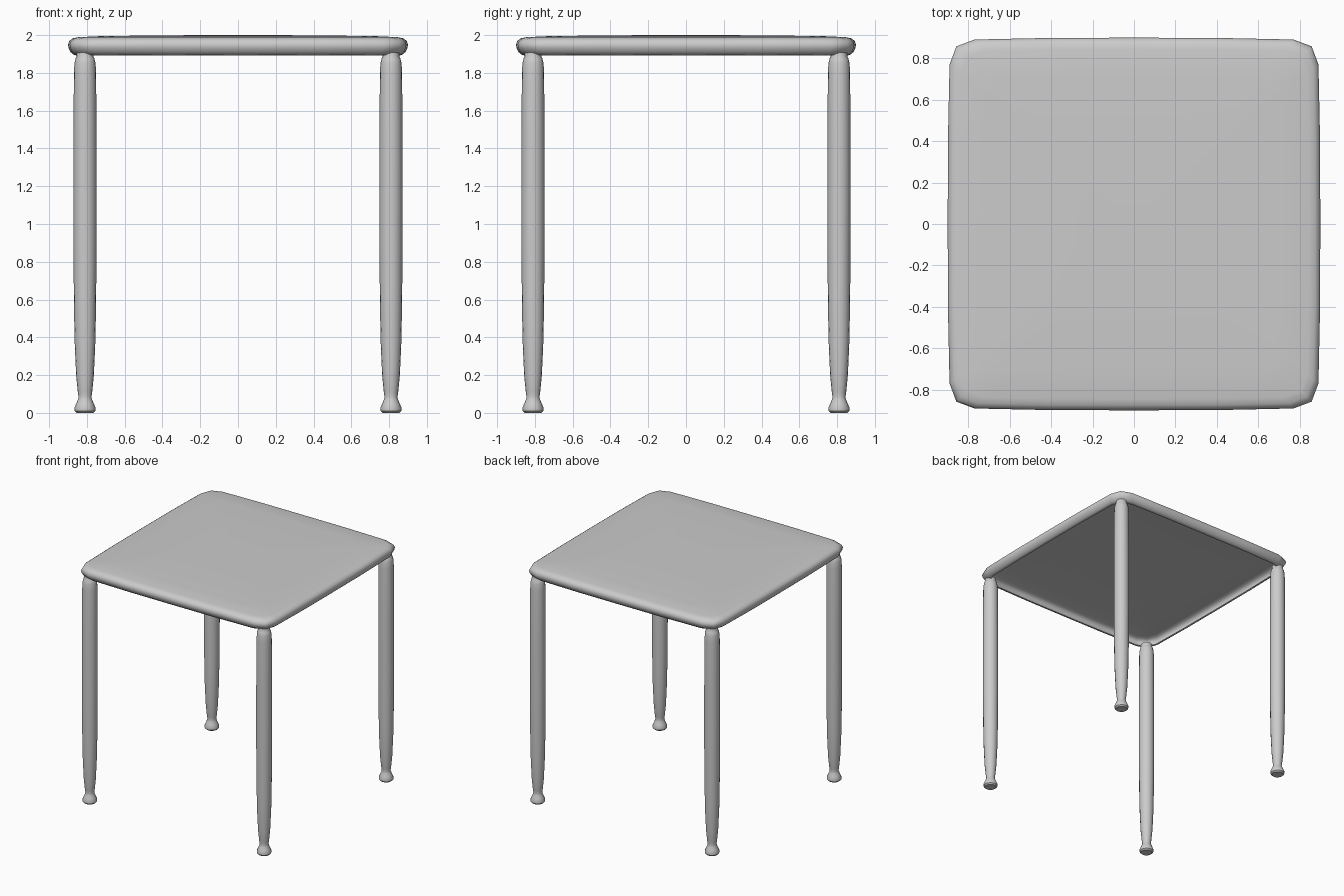
import bpy, bmesh, math

cube = bpy.data.objects.get("Cube")
if cube:
    bpy.data.objects.remove(cube, do_unlink=True)

grey = bpy.data.materials.new("plain grey")
grey.use_nodes = True
colour = (0.6, 0.6, 0.6, 1)
grey.diffuse_color = colour
grey.node_tree.nodes["Principled BSDF"].inputs["Base Color"].default_value = colour


def loft(name, rings, location=(0, 0, 0), angle=35, open_base=False):
    """Skin a stack of closed rings, cap the top and, unless open, the base."""
    bm = bmesh.new()
    loops = [[bm.verts.new(p) for p in ring] for ring in rings]
    n = len(loops[0])
    for low, high in zip(loops, loops[1:]):
        for i in range(n):
            j = (i + 1) % n
            bm.faces.new((low[i], low[j], high[j], high[i]))
    if not open_base:
        bm.faces.new(loops[0][::-1])
    bm.faces.new(loops[-1])
    mesh = bpy.data.meshes.new(name)
    bm.to_mesh(mesh)
    bm.free()
    mesh.materials.append(grey)
    obj = bpy.data.objects.new(name, mesh)
    obj.location = location
    bpy.context.collection.objects.link(obj)
    bpy.ops.object.select_all(action="DESELECT")
    obj.select_set(True)
    bpy.context.view_layer.objects.active = obj
    bpy.ops.object.shade_smooth_by_angle(angle=math.radians(angle))
    return obj


# Tabletop outline: bowed sides with chamfered corners, one side turned four times
side = [(0.9, 0), (0.899, 0.4), (0.891, 0.77), (0.858, 0.858), (0.77, 0.891), (0.4, 0.899)]
outline = []
for turn in range(4):
    for x, y in side:
        for _ in range(turn):
            x, y = -y, x
        outline.append((x, y))

# Thin hollow shell with a rounded rim and gently domed upper face: (scale, height)
section = [(0.95, 1.892), (0.968, 1.897), (0.985, 1.91), (0.997, 1.932), (1, 1.95),
           (0.992, 1.97), (0.972, 1.983), (0.94, 1.989), (0.8, 1.995), (0.4, 1.999),
           (0.1, 2.0)]
top = loft("tabletop", [[(x * s, y * s, z) for x, y in outline] for s, z in section],
           angle=50, open_base=True)
shell = top.modifiers.new("shell thickness", "SOLIDIFY")
shell.thickness = 0.006
shell.offset = -1

# Turned legs with flared feet and a small collar on top: (radius, height)
profile = [(0.045, 0), (0.055, 0.01), (0.057, 0.024), (0.047, 0.048), (0.037, 0.072),
           (0.034, 0.085), (0.038, 0.11), (0.047, 0.2), (0.055, 0.38), (0.059, 0.6),
           (0.061, 0.9), (0.061, 1.4), (0.059, 1.8), (0.056, 1.85), (0.05, 1.876),
           (0.045, 1.884), (0.043, 1.91)]
SIDES = 16
for depth, y in (("front", -0.81), ("back", 0.81)):
    for hand, x in (("left", 0.81), ("right", -0.81)):
        rings = [[(r * math.cos(math.tau * k / SIDES), r * math.sin(math.tau * k / SIDES), z)
                  for k in range(SIDES)] for r, z in profile]
        loft(f"{depth}_{hand}_leg", rings, (x, y, 0))
